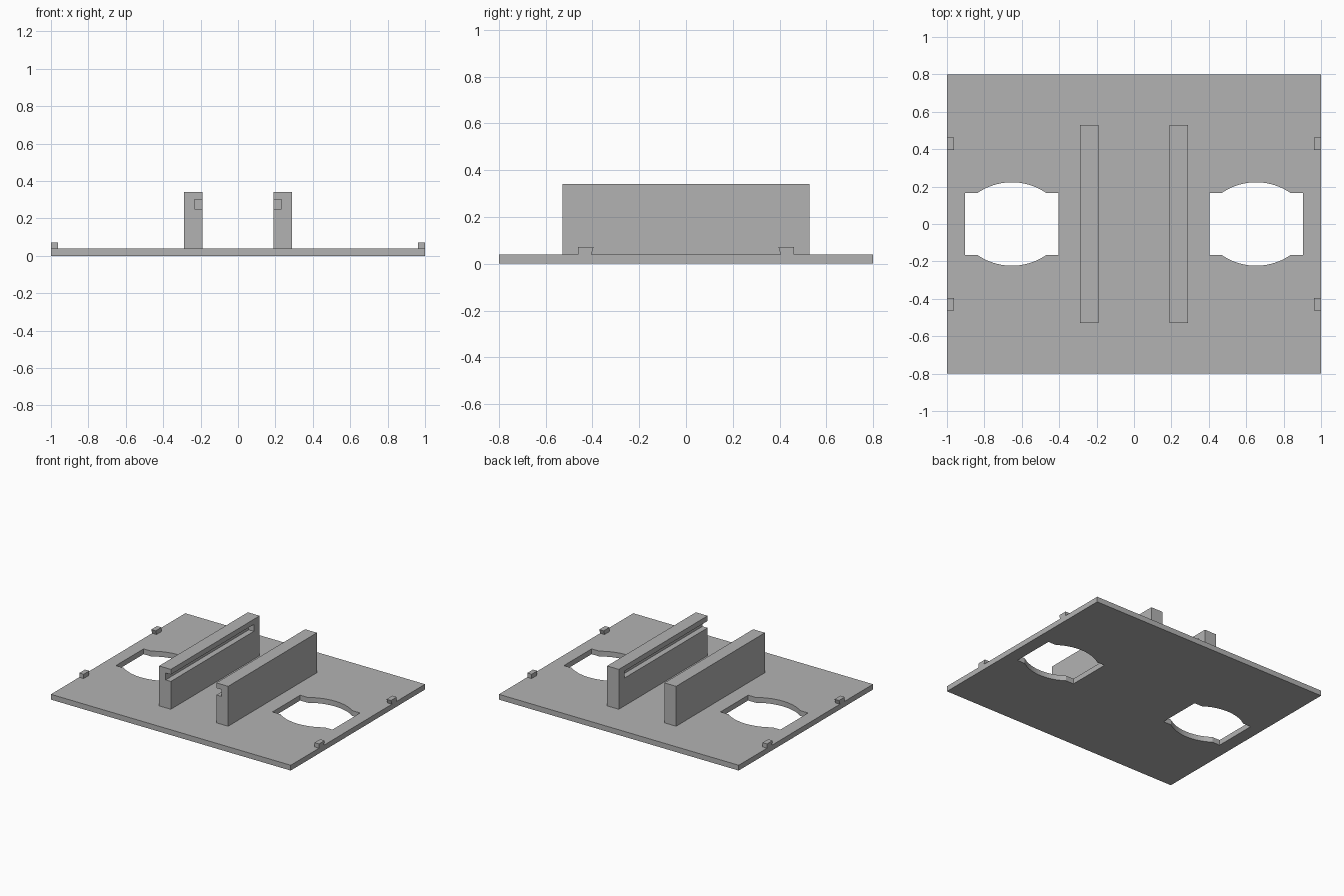
import bpy, bmesh, math
from mathutils import Vector

if "Cube" in bpy.data.objects:
    bpy.data.objects.remove(bpy.data.objects["Cube"], do_unlink=True)

GREY = (0.45, 0.45, 0.45, 1.0)
mat = bpy.data.materials.new("plain grey")
mat.use_nodes = True
mat.diffuse_color = GREY
mat.node_tree.nodes["Principled BSDF"].inputs["Base Color"].default_value = GREY

PLATE = 0.04   # plate thickness


def prism(name, loops, direction):
    """Fill closed loops (outline first, then holes) and extrude them."""
    bm = bmesh.new()
    edges = []
    for loop in loops:
        vs = [bm.verts.new(p) for p in loop]
        edges += [bm.edges.new((a, b)) for a, b in zip(vs, vs[1:] + vs[:1])]
    if len(loops) == 1:
        bm.faces.new(vs)
    else:
        bmesh.ops.triangle_fill(bm, edges=edges, use_beauty=True)
    ext = bmesh.ops.extrude_face_region(bm, geom=bm.faces[:], use_keep_orig=True)
    moved = [g for g in ext["geom"] if isinstance(g, bmesh.types.BMVert)]
    bmesh.ops.translate(bm, verts=moved, vec=Vector(direction))
    bmesh.ops.recalc_face_normals(bm, faces=bm.faces[:])
    mesh = bpy.data.meshes.new(name)
    bm.to_mesh(mesh)
    bm.free()
    mesh.materials.append(mat)
    obj = bpy.data.objects.new(name, mesh)
    bpy.context.collection.objects.link(obj)
    return obj


def box(name, x0, x1, y0, y1, z0, z1):
    base = [(x0, y0, z0), (x1, y0, z0), (x1, y1, z0), (x0, y1, z0)]
    return prism(name, [base], (0, 0, z1 - z0))


def hole_outline(cx, half_x=0.25, half_y=0.165, chord=0.185, bulge=0.058, steps=20):
    """Rectangle whose two long edges bulge outwards in an arc."""
    radius = (chord ** 2 + bulge ** 2) / (2 * bulge)
    angle = math.asin(chord / radius)
    drop = half_y + bulge - radius
    half = [(half_x, half_y)]
    for i in range(steps + 1):
        t = angle * (1 - 2 * i / steps)
        half.append((radius * math.sin(t), drop + radius * math.cos(t)))
    half.append((-half_x, half_y))
    return [(cx + s * x, s * y, 0) for s in (1, -1) for x, y in half]


# Base plate with two openings
outline = [(-1, -0.8, 0), (1, -0.8, 0), (1, 0.8, 0), (-1, 0.8, 0)]
prism("base_plate", [outline, hole_outline(-0.653), hole_outline(0.653)], (0, 0, PLATE))

for side, s in (("left", 1), ("right", -1)):
    # Upright rail, grooved on the inner face and closed at the back end
    rail = box(side + "_rail", s * 0.19, s * 0.288, -0.529, 0.529, PLATE, 0.341)
    cutter = box("groove_cutter", s * 0.15, s * 0.233, -0.6, 0.46, 0.25, 0.302)
    cutter.hide_render = True
    mod = rail.modifiers.new("groove", "BOOLEAN")
    mod.operation = "DIFFERENCE"
    mod.solver = "EXACT"
    mod.object = cutter
    bpy.context.view_layer.objects.active = rail
    bpy.ops.object.modifier_apply(modifier=mod.name)
    bpy.data.objects.remove(cutter, do_unlink=True)

    # Small edge tabs with an undercut inner side
    for end, e in (("front", -1), ("back", 1)):
        profile = [(0.463, PLATE), (0.463, 0.072), (0.395, 0.072), (0.405, PLATE)]
        prism(f"{side}_{end}_tab", [[(s, e * y, z) for y, z in profile]], (-s * 0.037, 0, 0))
